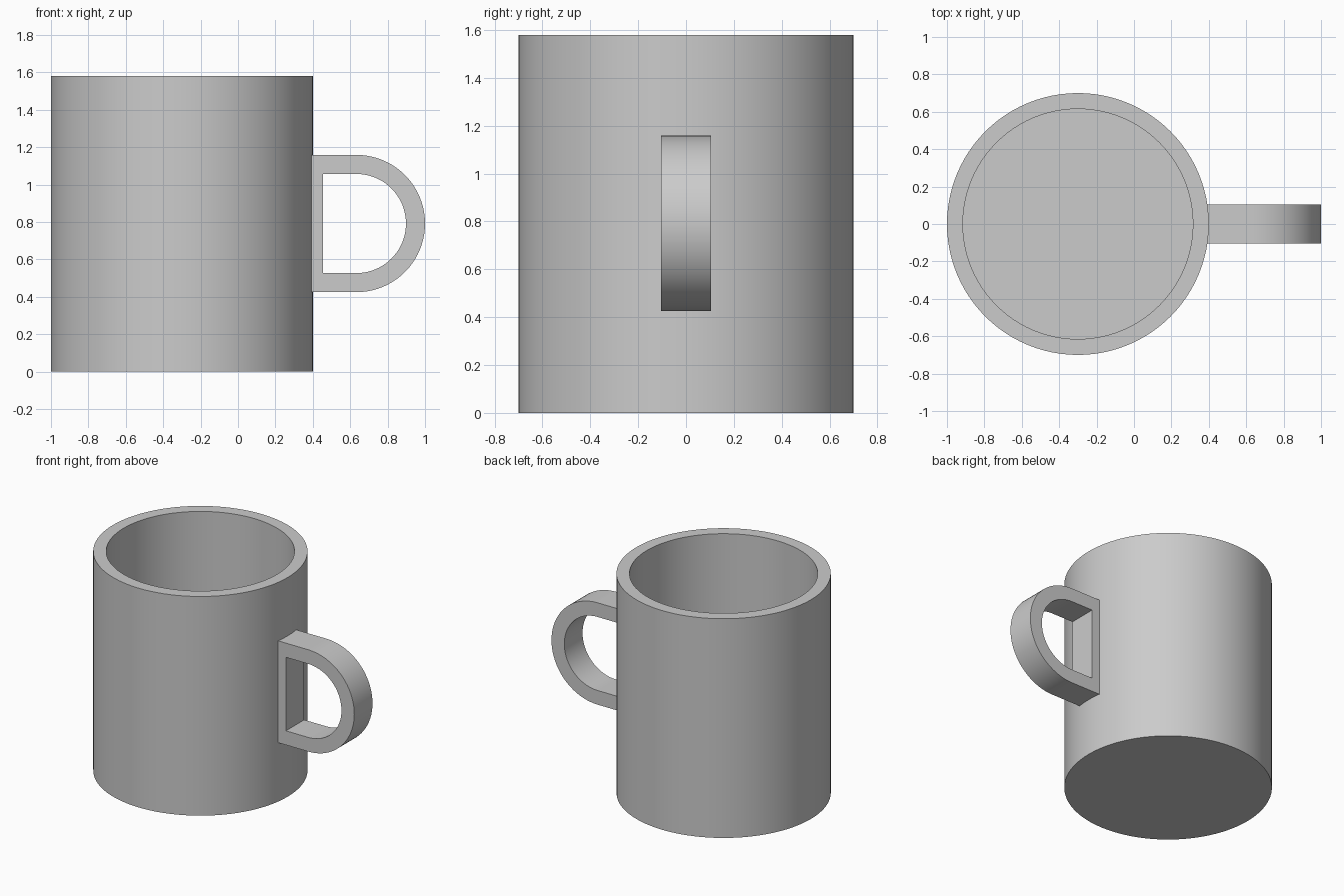
import bpy, bmesh, math

cube = bpy.data.objects.get("Cube")
if cube:
    bpy.data.objects.remove(cube, do_unlink=True)

grey = bpy.data.materials.new("plain grey")
grey.use_nodes = True
colour = (0.6, 0.6, 0.6, 1)
grey.diffuse_color = colour
grey.node_tree.nodes["Principled BSDF"].inputs["Base Color"].default_value = colour


def finish(bm, name):
    """Turn a bmesh into a smooth object with sharp edges kept."""
    bmesh.ops.remove_doubles(bm, verts=bm.verts, dist=1e-5)
    bmesh.ops.recalc_face_normals(bm, faces=bm.faces)
    mesh = bpy.data.meshes.new(name)
    bm.to_mesh(mesh)
    bm.free()
    mesh.materials.append(grey)
    ob = bpy.data.objects.new(name, mesh)
    bpy.context.collection.objects.link(ob)
    bpy.ops.object.select_all(action='DESELECT')
    ob.select_set(True)
    bpy.context.view_layer.objects.active = ob
    bpy.ops.object.shade_smooth_by_angle(angle=math.radians(30))
    return ob


# Mug body: wall profile turned about the vertical axis
HEIGHT, OUTER, INNER, FLOOR = 1.58, 0.7, 0.615, 0.085
SIDES = 96
bm = bmesh.new()
rings = []
for radius, z in [(OUTER, 0), (OUTER, HEIGHT), (INNER, HEIGHT), (INNER, FLOOR)]:
    rings.append([bm.verts.new((radius * math.cos(math.tau * i / SIDES),
                                radius * math.sin(math.tau * i / SIDES), z))
                  for i in range(SIDES)])
for a, b in zip(rings, rings[1:]):
    for i in range(SIDES):
        j = (i + 1) % SIDES
        bm.faces.new((a[i], a[j], b[j], b[i]))
bm.faces.new(rings[0])
bm.faces.new(rings[-1])
body = finish(bm, "mug_body")
body.location.x = -0.3


# Handle: D-shaped ring with a flat upright against the wall
def d_outline(left, radius, steps=40):
    arc = [(0.633 + radius * math.cos(t), 0.792 + radius * math.sin(t))
           for t in (math.pi * (k / steps - 0.5) for k in range(steps + 1))]
    return [(left, 0.792 - radius)] + arc + [(left, 0.792 + radius)]


HALF_WIDTH = 0.104
bm = bmesh.new()
outer, inner = d_outline(0.385, 0.367), d_outline(0.455, 0.265)
loops = [[bm.verts.new((x, y, z)) for x, z in outline]
         for outline, y in [(outer, -HALF_WIDTH), (outer, HALF_WIDTH),
                            (inner, HALF_WIDTH), (inner, -HALF_WIDTH)]]
for a, b in zip(loops, loops[1:] + loops[:1]):
    for i in range(len(a)):
        j = (i + 1) % len(a)
        bm.faces.new((a[i], a[j], b[j], b[i]))
finish(bm, "handle")
